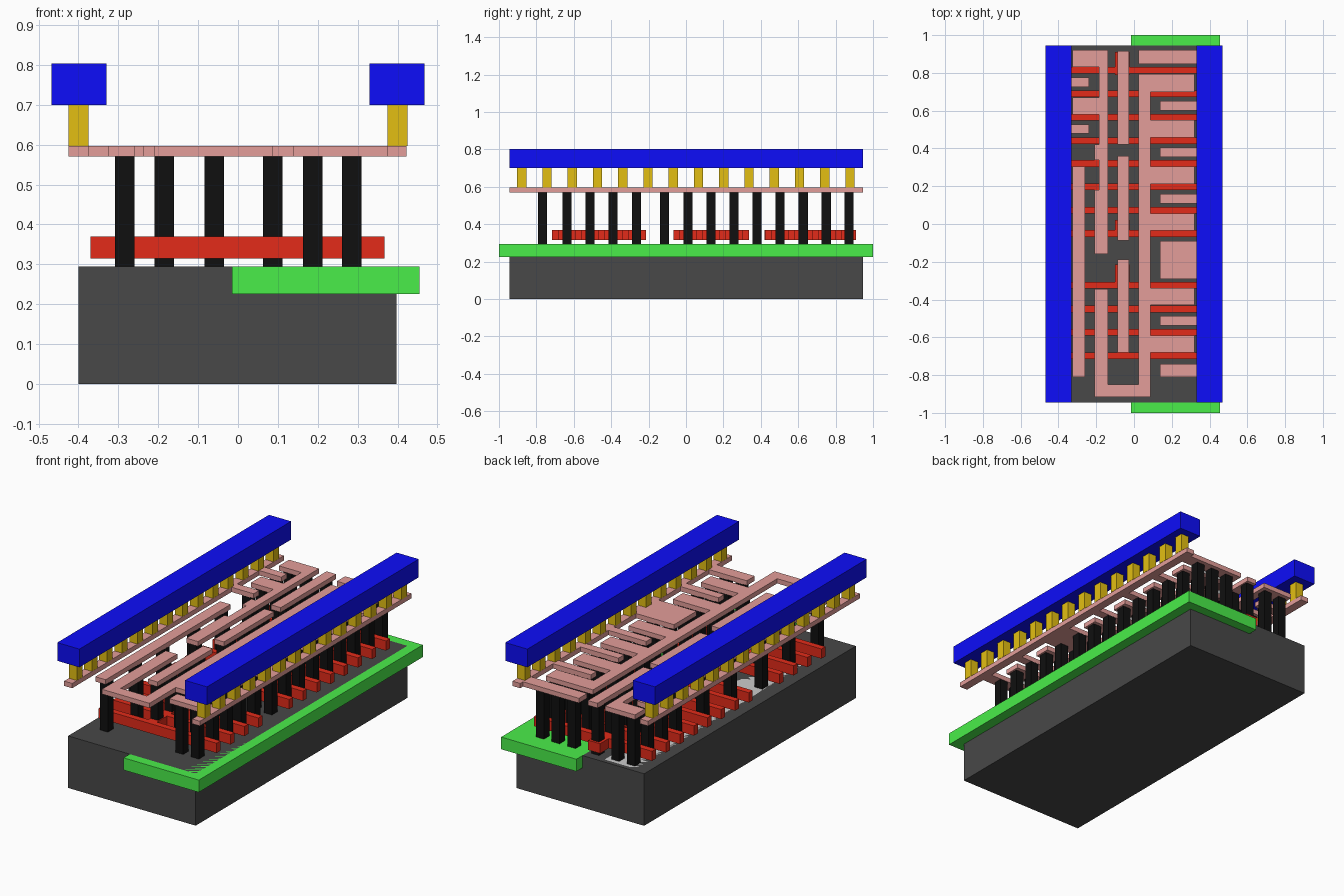
import bpy, bmesh

if "Cube" in bpy.data.objects:
    bpy.data.objects.remove(bpy.data.objects["Cube"])


def material(name, rgb):
    m = bpy.data.materials.new(name)
    m.diffuse_color = (*rgb, 1)
    m.use_nodes = True
    m.node_tree.nodes["Principled BSDF"].inputs["Base Color"].default_value = m.diffuse_color
    return m


DARK = material("dark_grey", (0.065, 0.065, 0.065))
GREEN = material("green", (0.068, 0.85, 0.068))
RED = material("red", (0.77, 0.024, 0.01))
BLACK = material("black", (0.005, 0.005, 0.005))
PINK = material("pink", (0.77, 0.34, 0.32))
GOLD = material("gold", (0.77, 0.52, 0.006))
BLUE = material("blue", (0.004, 0.004, 0.95))


def plate(name, rects, z0, z1, mat=None):
    """Extrude the union of (x0, x1, y0, y1) rectangles from z0 to z1."""
    bm = bmesh.new()
    xs = sorted({v for r in rects for v in r[:2]})
    ys = sorted({v for r in rects for v in r[2:]})
    verts = {}

    def vert(x, y):
        if (x, y) not in verts:
            verts[x, y] = bm.verts.new((x, y, z0))
        return verts[x, y]

    for xa, xb in zip(xs, xs[1:]):
        for ya, yb in zip(ys, ys[1:]):
            cx, cy = (xa + xb) / 2, (ya + yb) / 2
            if any(r[0] < cx < r[1] and r[2] < cy < r[3] for r in rects):
                bm.faces.new([vert(xa, ya), vert(xb, ya), vert(xb, yb), vert(xa, yb)])
    bmesh.ops.dissolve_limit(bm, angle_limit=0.01, verts=bm.verts[:], edges=bm.edges[:])
    geo = bmesh.ops.extrude_face_region(bm, geom=bm.faces[:], use_keep_orig=True)
    for v in geo["geom"]:
        if isinstance(v, bmesh.types.BMVert):
            v.co.z = z1
    bmesh.ops.recalc_face_normals(bm, faces=bm.faces[:])
    me = bpy.data.meshes.new(name)
    bm.to_mesh(me)
    bm.free()
    if mat:
        me.materials.append(mat)
    ob = bpy.data.objects.new(name, me)
    bpy.context.collection.objects.link(ob)
    return ob


def square(x, y, s=0.049):
    return (x - s / 2, x + s / 2, y - s / 2, y + s / 2)


TOP = 0.294           # surface of the base block
L0, L1 = 0.57, 0.597  # lower wiring layer
END = 0.945

# Base block, well and the two active strips sunk flush with the surface
plate("substrate", [(-0.40, 0.397, -END, END)], 0, TOP, DARK)
plate("well", [(-0.015, 0.455, -1, 1)], 0.225, TOP, GREEN)
plate("left_active_strip", [(-0.33, -0.135, -0.81, 0.92)], 0.26, TOP)
plate("right_active_strip", [(0.04, 0.33, -0.81, 0.92)], 0.26, TOP)

# Gate combs: cross bars joined by a spine with a wide pad at one end
gate_groups = [
    ("back", [0.815, 0.69, 0.565, 0.44], (0.42, 0.91), (0.79, 0.91)),
    ("middle", [0.32, 0.197, 0.072, -0.05], (-0.067, 0.335), (-0.05, 0.02)),
    ("front", [-0.325, -0.45, -0.573, -0.698], (-0.70, -0.215), (-0.34, -0.215)),
]
for name, bars, spine, pad in gate_groups:
    rects = [(-0.37, 0.367, y - 0.0175, y + 0.0175) for y in bars]
    rects += [(-0.085, -0.03, *spine), (-0.10, -0.025, *pad)]
    plate("gate_" + name, rects, 0.315, 0.37, RED)

# Contact pillars
rows = [0.872, 0.75, 0.627, 0.503, 0.38, 0.257, 0.133, 0.01, -0.115,
        -0.265, -0.39, -0.513, -0.637, -0.767]
pillars = []
for i, y in enumerate(rows):
    # right side: three under output fingers, two under rail fingers
    pillars += [(0.187, y), (0.285, y)]
    if i in (0, 1, 3, 5, 7, 10, 12):
        pillars.append((0.087, y))
    # left side alternates between the two inner columns
    if i in (0, 1, 2, 3, 5, 7, 9, 11, 13):
        pillars.append((-0.284, y))
    if i in (0, 2, 4, 6, 8, 10, 12):
        pillars.append((-0.185, y))
    # gate contacts
    if i not in (4, 8, 13):
        pillars.append((-0.06, y))
plate("contact_pillars", [square(x, y) for x, y in pillars], TOP, L0, BLACK)

# Lower wiring: side rails with fingers
plate("left_rail", [(-0.425, -0.375, -END, END),
                    (-0.40, -0.237, 0.725, 0.775),
                    (-0.40, -0.237, 0.478, 0.528)], L0, L1, PINK)
fingers = [(0.602, 0.652), (0.355, 0.405), (0.108, 0.158), (-0.29, -0.09),
           (-0.538, -0.488), (-0.81, -0.74)]
plate("right_rail", [(0.375, 0.423, -END, END), (0.025, 0.40, 0.847, 0.92)]
      + [(0.138, 0.40, a, b) for a, b in fingers], L0, L1, PINK)

# Lower wiring: output comb with the return arm at the front
teeth = [(0.70, 0.795), (0.457, 0.55), (0.213, 0.305), (-0.035, 0.055),
         (-0.43, -0.34), (-0.68, -0.59)]
plate("output_comb", [(0.025, 0.087, -0.915, 0.795), (-0.21, 0.087, -0.915, -0.85),
                      (-0.21, -0.138, -0.915, -0.345)]
      + [(0.025, 0.32, a, b) for a, b in teeth], L0, L1, PINK)

# Lower wiring: left comb and the plain strips
plate("left_comb", [(-0.185, -0.138, -0.16, 0.92), (-0.325, -0.138, 0.83, 0.92),
                    (-0.325, -0.138, 0.58, 0.67), (-0.21, -0.138, 0.34, 0.42),
                    (-0.21, -0.138, -0.16, 0.18)], L0, L1, PINK)
plate("left_strip", [(-0.325, -0.26, -0.81, 0.305)], L0, L1, PINK)
for name, a, b in [("back", 0.42, 0.915), ("middle", -0.087, 0.36), ("front", -0.68, -0.188)]:
    plate("gate_strip_" + name, [(-0.087, -0.027, a, b)], L0, L1, PINK)

# Vias and upper power bars
for side, s in (("left", -1), ("right", 1)):
    plate(side + "_vias", [square(s * 0.4, -0.878 + 0.135 * i) for i in range(14)],
          L1, 0.70, GOLD)
    xs = sorted((s * 0.33, s * 0.468))
    plate(side + "_power_bar", [(*xs, -END, END)], 0.70, 0.803, BLUE)
